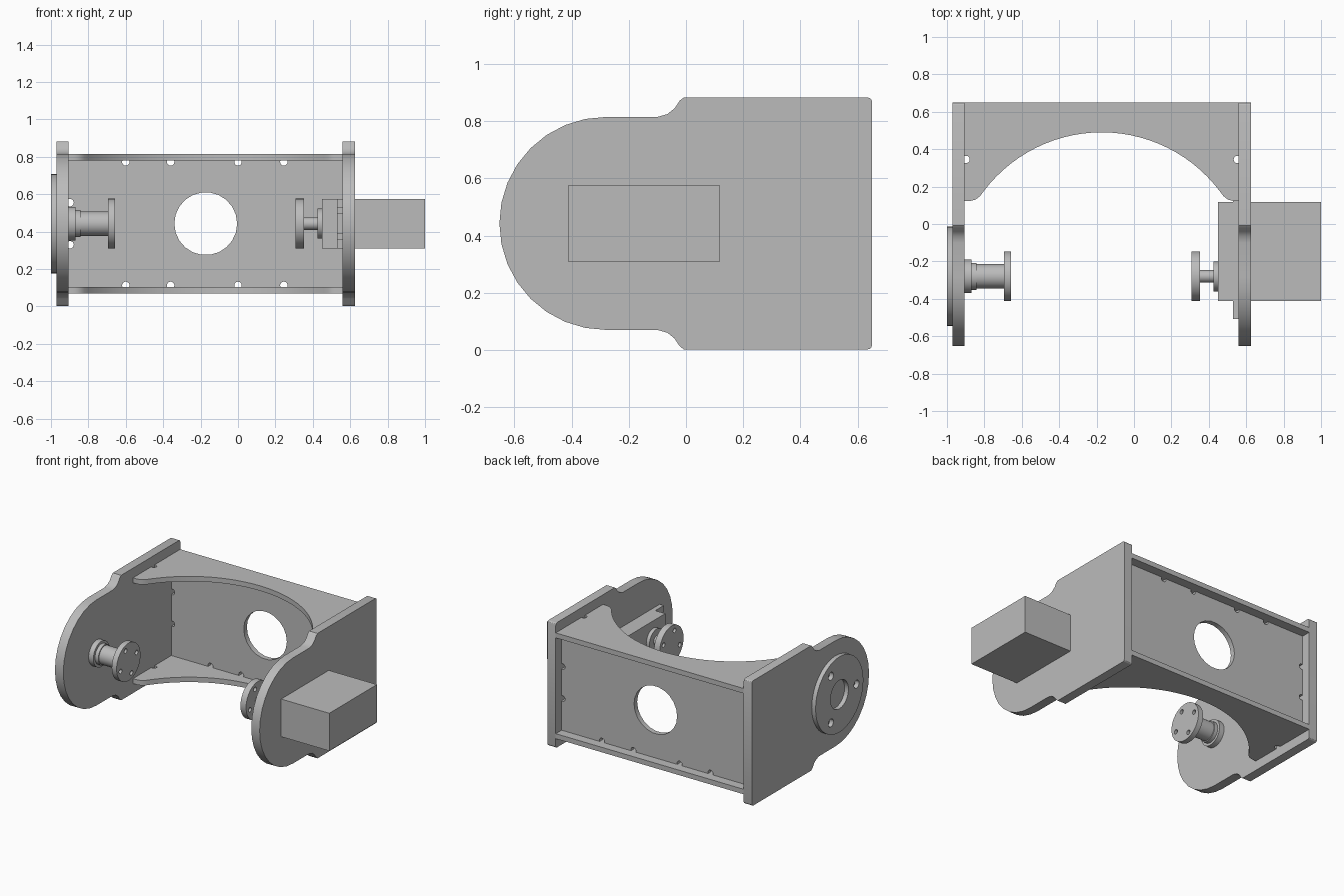
import bpy, bmesh, math
from mathutils import Vector

old = bpy.data.objects.get("Cube")
if old:
    bpy.data.objects.remove(old, do_unlink=True)

grey = bpy.data.materials.new("plain grey")
grey.use_nodes = True
COLOR = (0.5, 0.5, 0.5, 1)
grey.diffuse_color = COLOR
grey.node_tree.nodes["Principled BSDF"].inputs["Base Color"].default_value = COLOR

PLACE = {"x": lambda u, v, w: (w, u, v),
         "y": lambda u, v, w: (u, w, v),
         "z": lambda u, v, w: (u, v, w)}
AY, AZ = -0.28, 0.443      # rotation axis
L, R = -0.905, 0.56        # inner faces of the side plates
MID = (L + R) / 2


def arc(cu, cv, r, a0, a1, n):
    return [(cu + r * math.cos(math.radians(a0 + (a1 - a0) * i / n)),
             cv + r * math.sin(math.radians(a0 + (a1 - a0) * i / n))) for i in range(n + 1)]


def circle(cu, cv, r, n=40):
    return arc(cu, cv, r, 0, 360, n)[:-1]


def rect(u0, u1, v0, v1):
    return [(u0, v0), (u1, v0), (u1, v1), (u0, v1)]


def ring(count, r, start, hole_r):
    """Small hole outlines spread evenly around the axis."""
    angles = [math.radians(start + 360 * i / count) for i in range(count)]
    return [circle(AY + r * math.cos(a), AZ + r * math.sin(a), hole_r, 16) for a in angles]


def add_prism(bm, pts, axis, lo, hi):
    ends = [[bm.verts.new(PLACE[axis](u, v, w)) for u, v in pts] for w in (lo, hi)]
    bm.faces.new(ends[0])
    bm.faces.new(ends[1])
    n = len(pts)
    for i in range(n):
        j = (i + 1) % n
        bm.faces.new((ends[0][i], ends[0][j], ends[1][j], ends[1][i]))


def make(name, prisms):
    bm = bmesh.new()
    for p in prisms:
        add_prism(bm, *p)
    bmesh.ops.recalc_face_normals(bm, faces=bm.faces)
    mesh = bpy.data.meshes.new(name)
    bm.to_mesh(mesh)
    bm.free()
    mesh.materials.append(grey)
    obj = bpy.data.objects.new(name, mesh)
    bpy.context.collection.objects.link(obj)
    return obj


def part(name, pts, axis, lo, hi, holes=()):
    """Extruded profile with through holes, smooth where it is round."""
    obj = make(name, [(pts, axis, lo, hi)])
    bpy.ops.object.select_all(action="DESELECT")
    bpy.context.view_layer.objects.active = obj
    obj.select_set(True)
    if holes:
        cutter = make(name + "_cutter", [(h, axis, lo - 0.1, hi + 0.1) for h in holes])
        cutter.hide_render = True
        mod = obj.modifiers.new("holes", "BOOLEAN")
        mod.operation = "DIFFERENCE"
        mod.solver = "EXACT"
        mod.object = cutter
        bpy.ops.object.modifier_apply(modifier=mod.name)
        bpy.data.objects.remove(cutter, do_unlink=True)
    bpy.ops.object.shade_smooth_by_angle(angle=math.radians(30))
    return obj


def disc(name, r, lo, hi, holes=()):
    return part(name, circle(AY, AZ, r), "x", lo, hi, holes)


# Side plates: round nose, narrow neck, wide square back
upper = (arc(AY, AZ, 0.372, 180, 90, 8)
         + [(-0.1, 0.815), (-0.065, 0.825), (-0.04, 0.845), (-0.022, 0.872), (-0.008, 0.883)]
         + arc(0.635, 0.868, 0.015, 90, 0, 3))
lower = [(y, 2 * AZ - z) for y, z in reversed(upper[1:])]
for name, inner, outer in (("right_side_plate", L, L - 0.065), ("left_side_plate", R, R + 0.065)):
    part(name, upper + lower, "x", min(inner, outer), max(inner, outer))

# Top and bottom plates with a wide arched front and wire notches
half = arc(MID, -0.3, 0.79, 90, 37, 14) + [(MID + 0.65, 0.15), (MID + 0.675, 0.13),
                                           (MID + 0.7, 0.124), (R, 0.124)]
mirrored = [(2 * MID - x, y) for x, y in reversed(half[1:])]
shelf = mirrored + half + [(R, 0.65), (L, 0.65)]
shelf_notches = [circle(x, 0.345, 0.02, 16) for x in (L + 0.007, R - 0.007)]
for name, z in (("bottom_plate", 0.07), ("top_plate", 0.78)):
    part(name, shelf, "z", z, z + 0.035, shelf_notches)

# Recessed back panel with a round window and edge notches
notches = [circle(x, z, 0.02, 16) for x in (-0.6, -0.36, 0, 0.245) for z in (0.113, 0.773)]
notches += [circle(x, z, 0.02, 16) for x in (L + 0.007, R - 0.007) for z in (0.33, 0.555)]
part("back_panel", rect(L, R, 0.105, 0.78), "y", 0.55, 0.585,
     [circle(MID, AZ, 0.168, 22)] + notches)

# Motor with slotted mounting ears
part("motor_body", rect(-0.412, 0.118, 0.31, 0.575), "x", 0.45, 1.0)
for name, y0, y1, s0, s1 in (("front_motor_ear", -0.507, -0.412, -0.55, -0.45),
                             ("back_motor_ear", 0.118, 0.213, 0.156, 0.25)):
    part(name, rect(y0, y1, 0.31, 0.575), "x", 0.528, R,
         [rect(s0, s1, 0.357, 0.388), rect(s0, s1, 0.497, 0.528)])

# Motor output: boss, shaft and drilled flange
flange_holes = ring(4, 0.095, 20, 0.016)
disc("motor_boss", 0.08, 0.425, 0.45)
disc("motor_shaft", 0.033, 0.35, 0.425)
disc("motor_flange", 0.133, 0.308, 0.352, flange_holes)

# Idle pivot on the opposite plate
disc("pivot_collar", 0.09, L, -0.868)
disc("pivot_step", 0.072, -0.868, -0.842)
disc("pivot_shaft", 0.065, -0.842, -0.693)
disc("pivot_flange", 0.133, -0.695, -0.657, flange_holes)

# Outer bearing cap with a bore and three screw holes
disc("bearing_cap", 0.266, -1.0, L - 0.065,
     [circle(AY, AZ, 0.1, 32)] + ring(3, 0.19, 180, 0.028))
